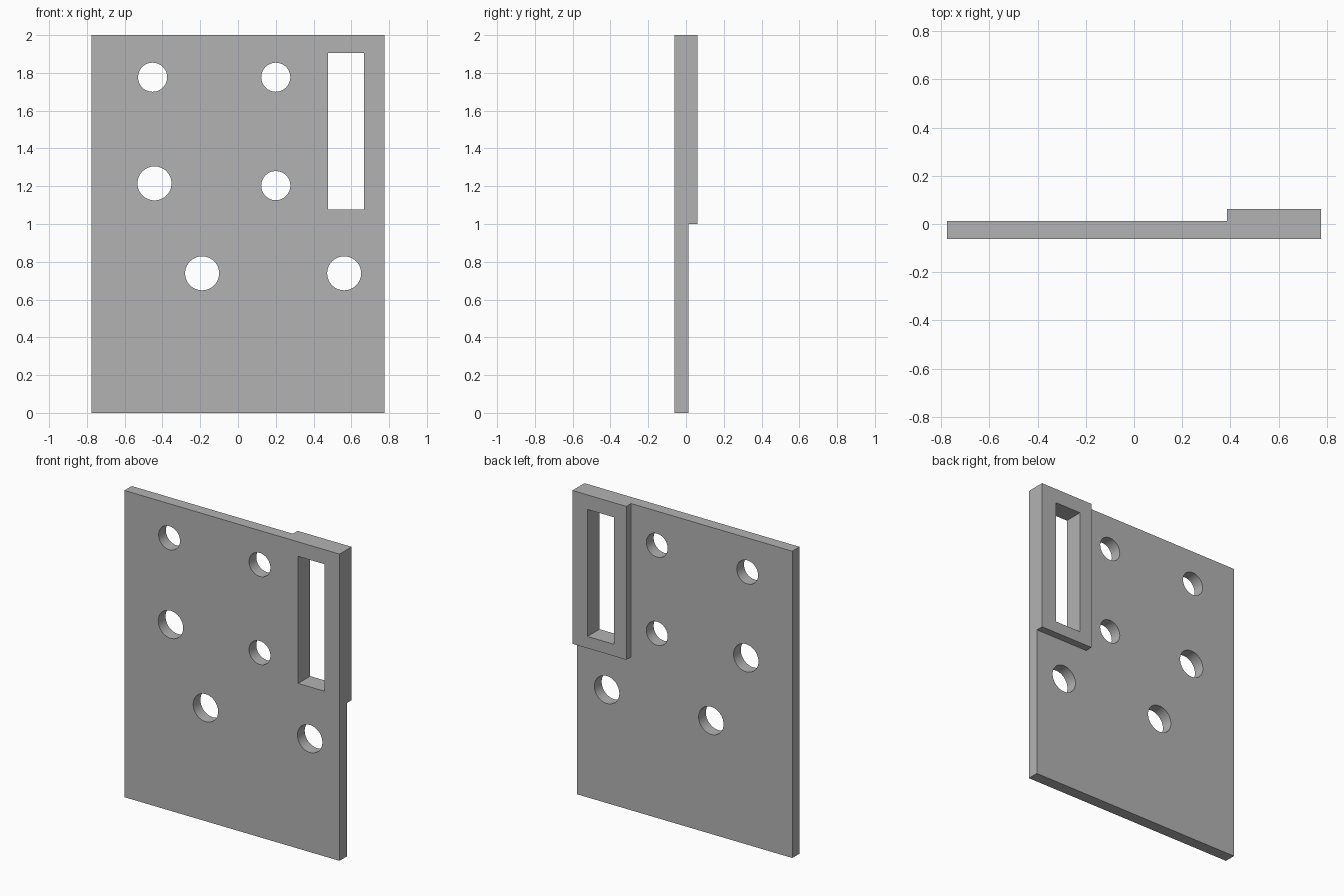
import bpy
import math

cube = bpy.data.objects.get("Cube")
if cube:
    bpy.data.objects.remove(cube, do_unlink=True)

HALF_W, FRONT, STEP, BACK = 0.776, -0.062, 0.013, 0.062

grey = bpy.data.materials.new("plain grey")
grey.use_nodes = True
colour = (0.45, 0.45, 0.45, 1)
grey.diffuse_color = colour
grey.node_tree.nodes["Principled BSDF"].inputs["Base Color"].default_value = colour


def box(name, x0, x1, y0, y1, z0, z1):
    bpy.ops.mesh.primitive_cube_add(
        size=1, location=((x0 + x1) / 2, (y0 + y1) / 2, (z0 + z1) / 2))
    ob = bpy.context.object
    ob.name = name
    ob.scale = (x1 - x0, y1 - y0, z1 - z0)
    bpy.ops.object.transform_apply(location=True, rotation=True, scale=True)
    ob.data.materials.append(grey)
    return ob


def hole_cutter(x, z, radius):
    bpy.ops.mesh.primitive_cylinder_add(
        vertices=48, radius=radius, depth=1, location=(x, 0, z),
        rotation=(math.pi / 2, 0, 0))
    ob = bpy.context.object
    ob.name = "hole_cutter"
    ob.data.materials.append(grey)
    return ob


def combine(target, tool, operation):
    tool.hide_render = True
    mod = target.modifiers.new(operation.lower(), "BOOLEAN")
    mod.operation = operation
    mod.solver = "EXACT"
    mod.object = tool
    bpy.context.view_layer.objects.active = target
    bpy.ops.object.modifier_apply(modifier=mod.name)
    bpy.data.objects.remove(tool, do_unlink=True)


# Main plate with the thicker pad in the upper back corner
plate = box("mounting_plate", -HALF_W, HALF_W, FRONT, STEP, 0, 2)
pad = box("raised_pad", 0.387, HALF_W, -0.03, BACK, 1, 2)
combine(plate, pad, "UNION")

# Rectangular slot through the pad
combine(plate, box("slot_cutter", 0.477, 0.667, -0.5, 0.5, 1.077, 1.905), "DIFFERENCE")

# Round holes: small and large
SMALL, LARGE = 0.077, 0.09
for x, z, radius in [(-0.452, 1.777, SMALL), (0.2, 1.777, SMALL),
                     (0.2, 1.203, SMALL), (-0.442, 1.215, LARGE),
                     (-0.19, 0.739, LARGE), (0.562, 0.739, LARGE)]:
    combine(plate, hole_cutter(x, z, radius), "DIFFERENCE")

# Smooth hole walls, crisp plate edges
bpy.ops.object.select_all(action="DESELECT")
plate.select_set(True)
bpy.context.view_layer.objects.active = plate
bpy.ops.object.shade_smooth_by_angle(angle=math.radians(30))
